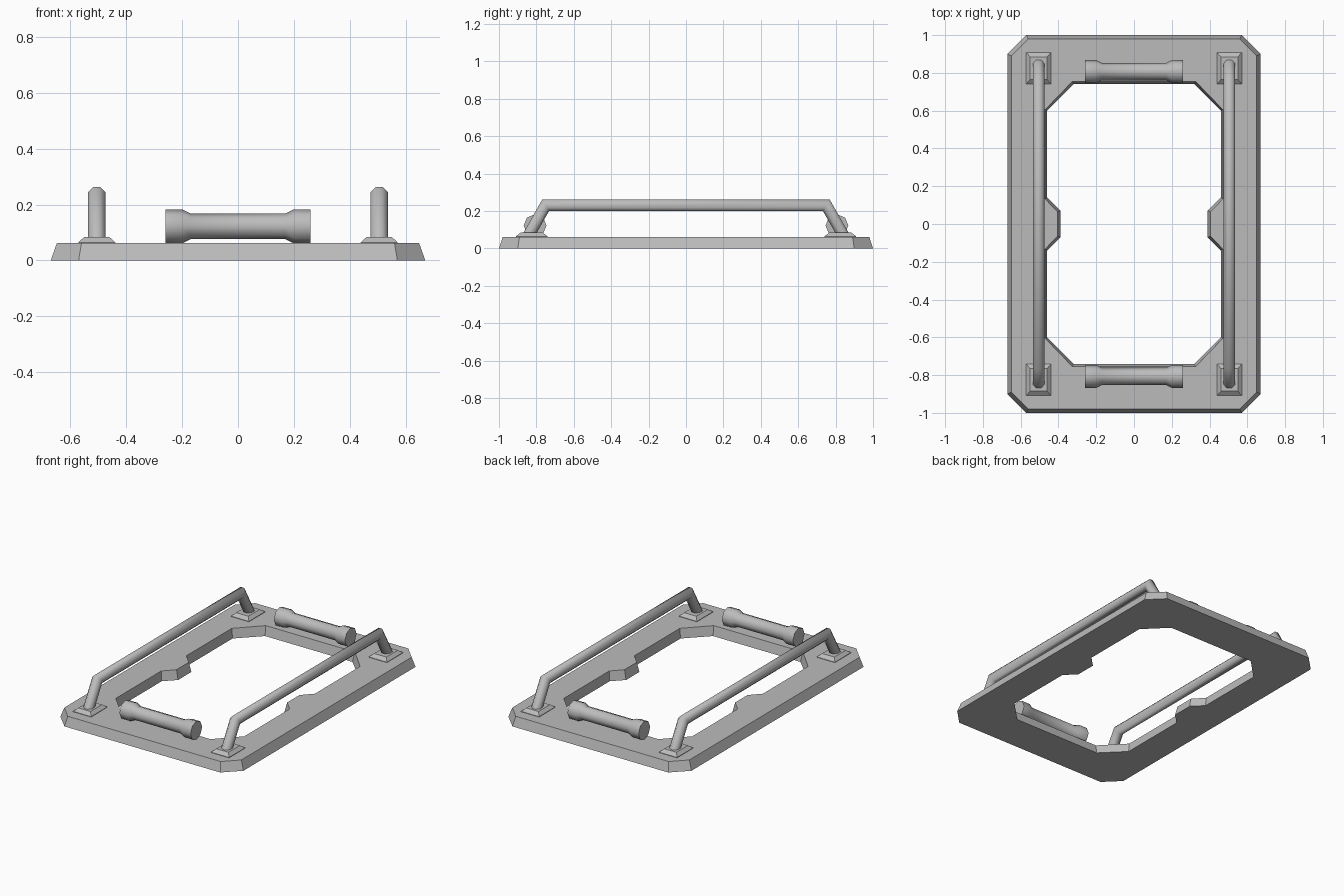
import bpy, bmesh, math
from mathutils import Vector

cube = bpy.data.objects.get("Cube")
if cube:
    bpy.data.objects.remove(cube, do_unlink=True)

GREY = (0.5, 0.5, 0.5, 1)
grey = bpy.data.materials.new("grey metal")
grey.use_nodes = True
grey.diffuse_color = GREY
grey.node_tree.nodes["Principled BSDF"].inputs["Base Color"].default_value = GREY


def finish(name, bm, smooth=None):
    bmesh.ops.recalc_face_normals(bm, faces=bm.faces)
    mesh = bpy.data.meshes.new(name)
    bm.to_mesh(mesh)
    bm.free()
    mesh.materials.append(grey)
    obj = bpy.data.objects.new(name, mesh)
    bpy.context.collection.objects.link(obj)
    if smooth:
        bpy.ops.object.select_all(action='DESELECT')
        obj.select_set(True)
        bpy.context.view_layer.objects.active = obj
        bpy.ops.object.shade_smooth_by_angle(angle=math.radians(smooth))
    return obj


def loft(rings):
    """Skin a list of rings and cap both ends."""
    bm = bmesh.new()
    rows = [[bm.verts.new(p) for p in ring] for ring in rings]
    n = len(rows[0])
    for a, b in zip(rows, rows[1:]):
        for i in range(n):
            j = (i + 1) % n
            bm.faces.new((a[i], a[j], b[j], b[i]))
    bm.faces.new(rows[0])
    bm.faces.new(rows[-1])
    return bm


def octagon(radius, turn=0.0):
    return [(radius * math.cos(math.pi * (i + turn) / 4),
             radius * math.sin(math.pi * (i + turn) / 4)) for i in range(8)]


# Base frame: one quarter, mirrored across both axes
TOP = 0.062
low_outer = [(0, 1), (0.57, 1), (0.67, 0.9), (0.67, 0)]
high_outer = [(0, 0.98), (0.56, 0.98), (0.648, 0.89), (0.648, 0)]
low_inner = [(0.39, 0), (0.39, 0.07), (0.46, 0.14), (0.46, 0.6), (0.32, 0.74), (0, 0.74)]
high_inner = [(0.405, 0), (0.405, 0.064), (0.47, 0.132), (0.47, 0.606), (0.326, 0.755), (0, 0.755)]
bm = loft([[(x, y, 0) for x, y in low_outer + low_inner],
           [(x, y, TOP) for x, y in high_outer + high_inner]])
# drop the walls lying on the mirror planes
seams = [f for f in bm.faces if any(all(abs(v.co[k]) < 1e-5 for v in f.verts) for k in (0, 1))]
bmesh.ops.delete(bm, geom=seams, context='FACES_ONLY')
frame = finish("base_frame", bm)
mirror = frame.modifiers.new("Mirror", 'MIRROR')
mirror.use_axis = (True, True, False)

# Long side rails: an octagonal bar swept with mitred corners
R = 0.031
path = [Vector(p) for p in ((-0.844, 0.066), (-0.75, 0.231), (0.75, 0.231), (0.844, 0.066))]
for side, x in (("left", 0.505), ("right", -0.505)):
    rings = []
    for i, p in enumerate(path):
        d_in = (p - path[max(i - 1, 0)]).normalized() if i else (path[1] - p).normalized()
        d_out = (path[i + 1] - p).normalized() if i < 3 else d_in
        along = (d_in + d_out).normalized()
        miter = Vector((-along.y, along.x)) / along.dot(d_in)
        rings.append([(x + a, p.x + b * miter.x, p.y + b * miter.y)
                      for a, b in octagon(R / math.cos(math.pi / 8), 0.5)])
    finish(side + "_rail", loft(rings), 50)

    # Tapered pads under the rail feet
    for end, y in (("front", -0.825), ("back", 0.825)):
        rings = [[(x + sx * w, y + sy * d, z) for sx, sy in ((-1, -1), (1, -1), (1, 1), (-1, 1))]
                 for w, d, z in ((0.066, 0.084, TOP - 0.004), (0.066, 0.084, TOP + 0.003),
                                 (0.045, 0.06, 0.084))]
        finish(end + "_" + side + "_pad", loft(rings))

# Cross handles at front and back: wide ends and a slimmer grip
profile = [(-0.26, 0.061), (-0.2, 0.061), (-0.17, 0.046),
           (0.17, 0.046), (0.2, 0.061), (0.26, 0.061)]
for end, y in (("front", -0.807), ("back", 0.807)):
    rings = [[(x, y + a, 0.122 + b) for a, b in octagon(r)] for x, r in profile]
    finish(end + "_handle", loft(rings), 50)
